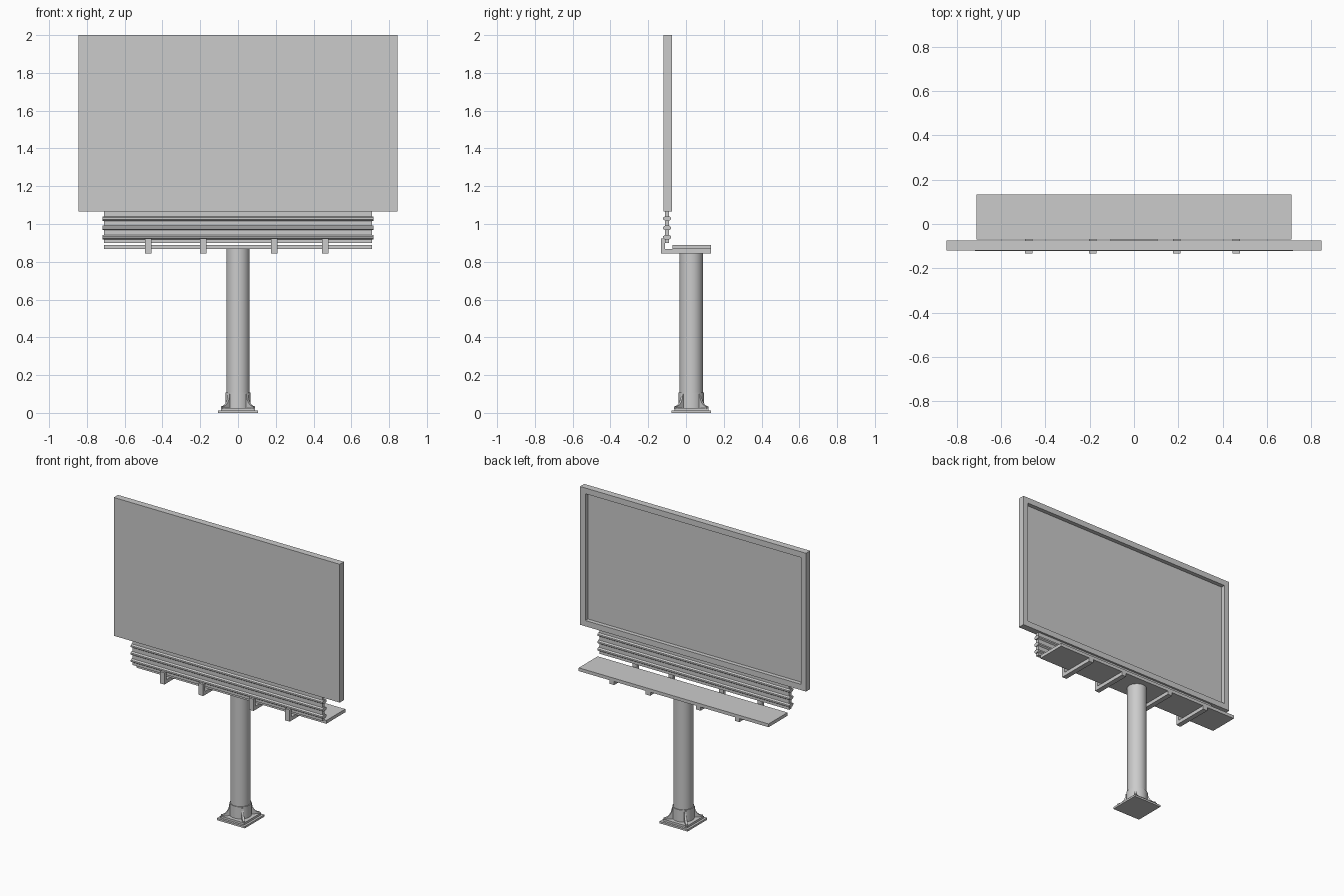
import bpy, bmesh, math
from mathutils import Matrix

if "Cube" in bpy.data.objects:
    bpy.data.objects.remove(bpy.data.objects["Cube"])


def finish(name, bm, smooth=False):
    bmesh.ops.recalc_face_normals(bm, faces=bm.faces)
    me = bpy.data.meshes.new(name)
    bm.to_mesh(me)
    bm.free()
    ob = bpy.data.objects.new(name, me)
    bpy.context.collection.objects.link(ob)
    if smooth:
        bpy.ops.object.select_all(action='DESELECT')
        ob.select_set(True)
        bpy.context.view_layer.objects.active = ob
        bpy.ops.object.shade_smooth_by_angle(angle=math.radians(35))
    return ob


def box_bm(x, y, z):
    bm = bmesh.new()
    bmesh.ops.create_cube(bm, size=1)
    for v in bm.verts:
        for i, (a, b) in enumerate((x, y, z)):
            v.co[i] = a if v.co[i] < 0 else b
    return bm


def box(name, x, y, z):
    return finish(name, box_bm(x, y, z))


def extrude_x(name, profile, x0, x1):
    """Extrude a (y, z) outline along x."""
    bm = bmesh.new()
    face = bm.faces.new([bm.verts.new((x0, y, z)) for y, z in profile])
    geo = bmesh.ops.extrude_face_region(bm, geom=[face])['geom']
    verts = [g for g in geo if isinstance(g, bmesh.types.BMVert)]
    bmesh.ops.translate(bm, verts=verts, vec=(x1 - x0, 0, 0))
    return finish(name, bm)


def cylinder(name, r1, r2, z0, z1, cy):
    bm = bmesh.new()
    bmesh.ops.create_cone(bm, cap_ends=True, segments=32, radius1=r1, radius2=r2,
                          depth=z1 - z0,
                          matrix=Matrix.Translation((0, cy, (z0 + z1) / 2)))
    return finish(name, bm, True)


# Display board with a recessed back
bm = box_bm((-0.845, 0.845), (-0.12, -0.075), (1.065, 2.0))
bm.normal_update()
back = max(bm.faces, key=lambda f: f.calc_center_median().y)
bmesh.ops.inset_region(bm, faces=[back], thickness=0.055)
geo = bmesh.ops.extrude_face_region(bm, geom=[back])['geom']
bmesh.ops.delete(bm, geom=[back], context='FACES_ONLY')
bmesh.ops.translate(bm, verts=[g for g in geo if isinstance(g, bmesh.types.BMVert)],
                    vec=(0, -0.028, 0))
finish("display_board", bm)

# Ribbed skirt under the board
box("skirt_panel", (-0.71, 0.71), (-0.111, -0.089), (0.9, 1.066))
for i, z in enumerate((0.93, 0.979, 1.029)):
    rib = [(-0.1 + dy, z + dz) for dy, dz in
           ((-0.021, -0.005), (-0.021, 0.005), (-0.011, 0.012), (0.011, 0.012),
            (0.021, 0.005), (0.021, -0.005), (0.011, -0.012), (-0.011, -0.012))]
    extrude_x(f"skirt_rib_{i + 1}", rib, -0.718, 0.718)

# Service walkway and its L-shaped brackets
box("walkway", (-0.71, 0.71), (-0.071, 0.132), (0.867, 0.889))
bracket = [(-0.132, 0.843), (0.132, 0.843), (0.132, 0.868),
           (-0.11, 0.868), (-0.11, 0.922), (-0.132, 0.922)]
for i, x in enumerate((-0.475, -0.185, 0.192, 0.462)):
    extrude_x(f"bracket_{i + 1}", bracket, x - 0.017, x + 0.017)

# Pole, collar and stepped base plate
CY = 0.028
cylinder("pole", 0.062, 0.062, 0.01, 0.868, CY)
cylinder("pole_collar", 0.067, 0.067, 0.02, 0.108, CY)
box("base_plate", (-0.105, 0.105), (CY - 0.105, CY + 0.105), (0, 0.013))
box("base_step", (-0.09, 0.09), (CY - 0.09, CY + 0.09), (0.013, 0.027))

# Curved gussets towards the plate corners
gusset = [(0.05, 0.02), (0.122, 0.02), (0.122, 0.034)]
for k in range(1, 7):
    a = math.pi / 2 * k / 6
    gusset.append((0.122 - 0.052 * math.sin(a), 0.034 + 0.066 * (1 - math.cos(a))))
gusset.append((0.05, 0.1))
for i in range(4):
    ob = extrude_x(f"base_gusset_{i + 1}", gusset, -0.007, 0.007)
    ob.data.transform(Matrix.Translation((0, CY, 0)) @
                      Matrix.Rotation(math.pi / 4 + i * math.pi / 2, 4, 'Z'))
